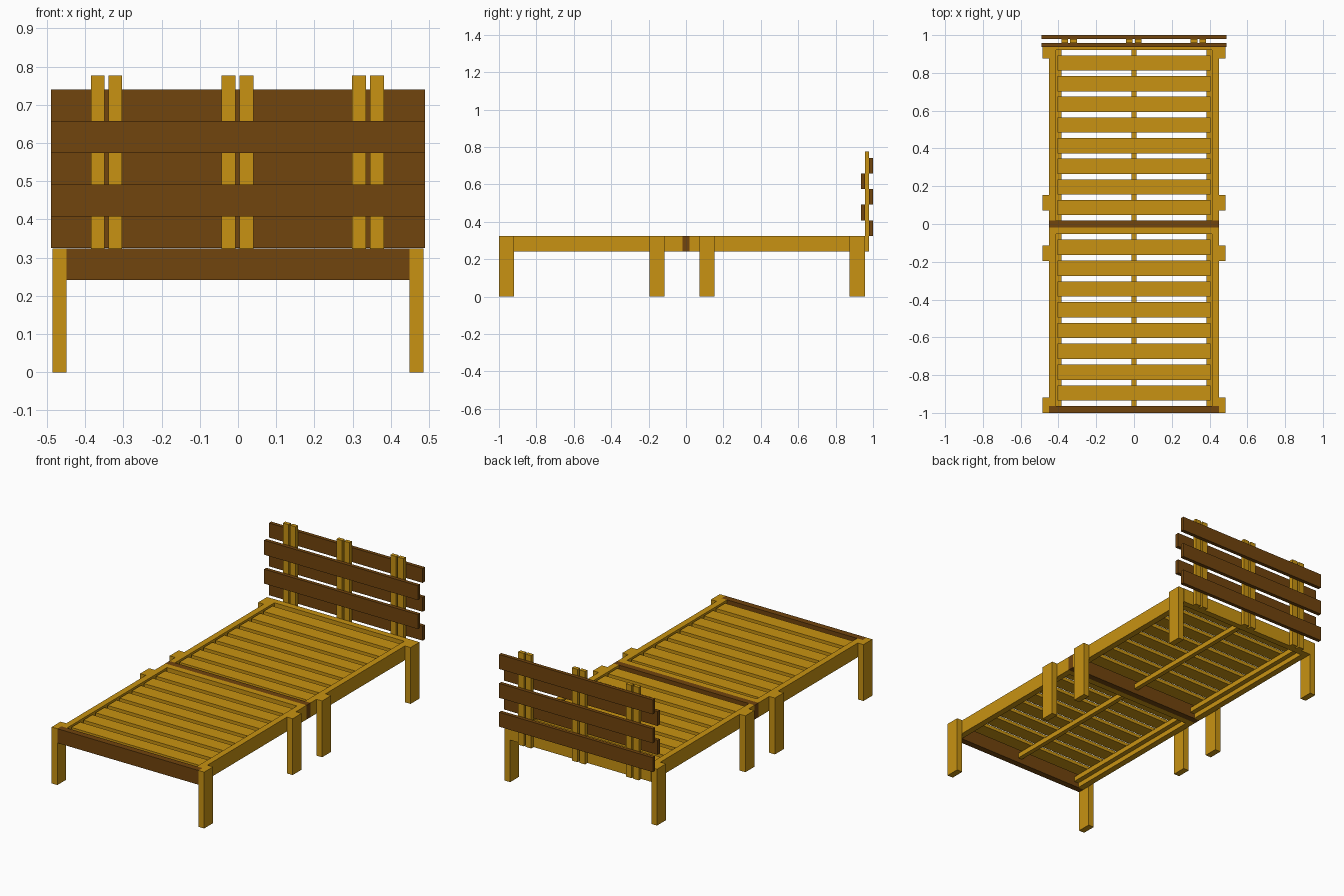
import bpy

if "Cube" in bpy.data.objects:
    bpy.data.objects.remove(bpy.data.objects["Cube"])


def material(name, color):
    m = bpy.data.materials.new(name)
    m.diffuse_color = color
    m.use_nodes = True
    m.node_tree.nodes["Principled BSDF"].inputs["Base Color"].default_value = m.diffuse_color
    return m


PINE = material("light_wood", (0.58, 0.29, 0.006, 1))
DARK = material("dark_wood", (0.165, 0.058, 0.004, 1))


def board(name, x, y, z, mat=PINE):
    """Box from (min, max) ranges on each axis."""
    bpy.ops.mesh.primitive_cube_add(
        size=1, location=[(a + b) / 2 for a, b in (x, y, z)])
    ob = bpy.context.object
    ob.name = name
    ob.scale = [b - a for a, b in (x, y, z)]
    bpy.ops.object.transform_apply(location=False, rotation=False, scale=True)
    ob.data.materials.append(mat)
    return ob


def pair(name, x, y, z, mat=PINE):
    """Board on the right plus its mirror on the left."""
    board("right_" + name, x, y, z, mat)
    board("left_" + name, (-x[1], -x[0]), y, z, mat)


T = 0.036                 # plank thickness
W = 0.449                 # half width of the frame
FRAME_Z = (0.242, 0.324)
SLAT_Z = (0.298, 0.318)
LEDGER_Z = (0.27, 0.298)

# Two bed halves: (name, front end, back end, leg start positions)
halves = (("foot", -1.0, -0.018, (-1.0, -0.196)),
          ("head", -0.018, 0.957, (0.072, 0.875)))

for half, y0, y1, legs in halves:
    inner = (y0 + T, y1 - T)
    # Frame
    board(half + "_front_board", (-W, W), (y0, y0 + T), FRAME_Z, DARK)
    board(half + "_back_board", (-W, W), (y1 - T, y1), FRAME_Z)
    pair(half + "_side_rail", (W - T, W), inner, FRAME_Z)
    # Supports under the slats
    pair(half + "_ledger", (0.385, W - T), inner, LEDGER_Z)
    board(half + "_centre_beam", (-0.013, 0.013), inner, LEDGER_Z)
    # Legs
    for y in legs:
        pair(half + "_leg", (W, W + T), (y, y + 0.081), (0, 0.324))
    # Mattress slats, evenly spaced
    n, depth = 8, 0.081
    gap = (inner[1] - inner[0] - n * depth) / (n + 1)
    for i in range(n):
        y = inner[0] + gap + i * (depth + gap)
        board(half + "_slat", (-0.406, 0.406), (y, y + depth), SLAT_Z)

# Headboard uprights in three pairs
for x in (-0.385, -0.339, -0.043, 0.004, 0.299, 0.346):
    board("headboard_upright", (x, x + T), (0.957, 0.979), (0.242, 0.776))

# Headboard planks alternate behind and in front of the uprights
for i in range(5):
    z = 0.325 + i * 0.083
    y = (0.979, 1.0) if i % 2 == 0 else (0.936, 0.957)
    board("headboard_plank", (-0.489, 0.489), y, (z, z + 0.083), DARK)
